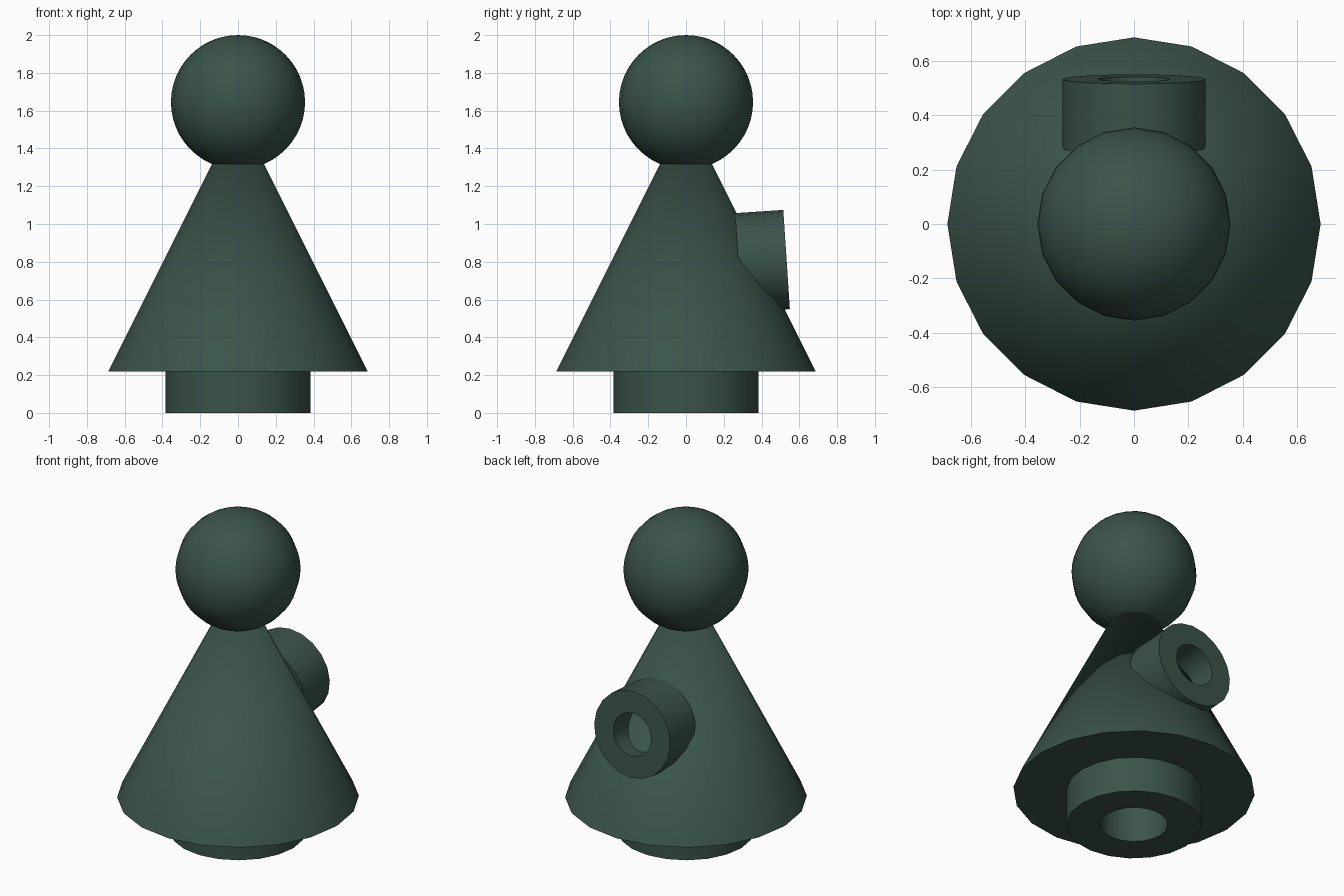
import bpy, bmesh, math
from mathutils import Matrix

if "Cube" in bpy.data.objects:
    bpy.data.objects.remove(bpy.data.objects["Cube"])

SIDES = 20
mat = bpy.data.materials.new("dark_green")
mat.diffuse_color = (0.043, 0.088, 0.068, 1)
mat.use_nodes = True
mat.node_tree.nodes["Principled BSDF"].inputs["Base Color"].default_value = mat.diffuse_color


def finish(name, bm):
    bmesh.ops.recalc_face_normals(bm, faces=bm.faces)
    me = bpy.data.meshes.new(name)
    bm.to_mesh(me)
    bm.free()
    me.materials.append(mat)
    ob = bpy.data.objects.new(name, me)
    bpy.context.collection.objects.link(ob)
    bpy.ops.object.select_all(action='DESELECT')
    ob.select_set(True)
    bpy.context.view_layer.objects.active = ob
    bpy.ops.object.shade_smooth_by_angle(angle=math.radians(35))
    return ob


def tube(name, outer, inner, length, matrix):
    """Open-ended thick pipe running from z=0 to z=length, then transformed."""
    bm = bmesh.new()
    profile = [(outer, 0), (outer, length), (inner, length), (inner, 0)]
    rings = []
    for i in range(SIDES):
        a = 2 * math.pi * i / SIDES
        rings.append([bm.verts.new((r * math.cos(a), r * math.sin(a), z)) for r, z in profile])
    for i in range(SIDES):
        p, q = rings[i], rings[(i + 1) % SIDES]
        for j in range(4):
            k = (j + 1) % 4
            bm.faces.new((p[j], q[j], q[k], p[k]))
    bmesh.ops.transform(bm, matrix=matrix, verts=bm.verts)
    return finish(name, bm)


# Ring-shaped base
tube("base_ring", 0.384, 0.192, 0.22, Matrix.Identity(4))

# Conical body, its tip hidden in the head
bm = bmesh.new()
bmesh.ops.create_cone(bm, cap_ends=True, segments=SIDES, radius1=0.686, radius2=0,
                      depth=1.372, matrix=Matrix.Translation((0, 0, 0.22 + 0.686)))
finish("cone_body", bm)

# Round head
bm = bmesh.new()
bmesh.ops.create_uvsphere(bm, u_segments=SIDES, v_segments=24, radius=0.355,
                          matrix=Matrix.Translation((0, 0, 1.645)))
finish("head", bm)

# Short pipe on the back, tipped slightly upward
tilt = math.radians(3.8)
tube("back_pipe", 0.263, 0.131, 0.256,
     Matrix.Translation((0, 0.277, 0.795)) @ Matrix.Rotation(-math.pi / 2 + tilt, 4, 'X'))
